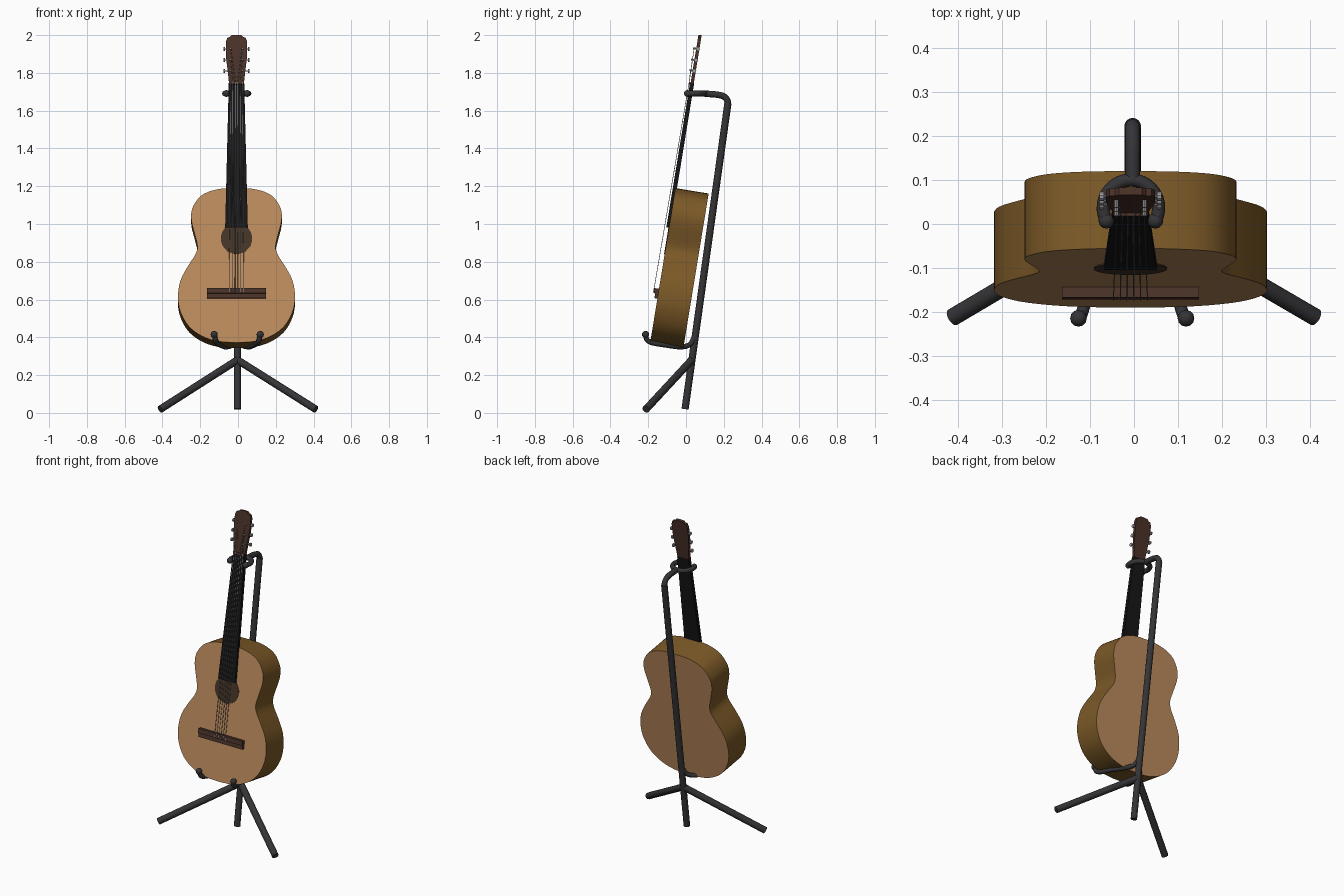
import bpy, bmesh, math
from mathutils import Matrix, Vector

if "Cube" in bpy.data.objects:
    bpy.data.objects.remove(bpy.data.objects["Cube"])

TILT = math.radians(9.3)
C, S = math.cos(TILT), math.sin(TILT)
# guitar frame: x across, y into the body, z up the neck; origin at bottom of the front face
G = Matrix.Translation((-0.008, -0.19, 0.37)) @ Matrix.Rotation(-TILT, 4, 'X')
I = Matrix.Identity(4)


def up(z):
    """World height on the front face to distance along the guitar."""
    return (z - 0.37) / C


def material(name, rgb):
    m = bpy.data.materials.new(name)
    m.diffuse_color = (*rgb, 1)
    m.use_nodes = True
    m.node_tree.nodes["Principled BSDF"].inputs["Base Color"].default_value = m.diffuse_color
    return m


TAN = material("spruce", (0.50, 0.26, 0.11))
BROWN = material("side_wood", (0.20, 0.10, 0.02))
DARK = material("dark_wood", (0.07, 0.032, 0.022))
HOLE = material("hole_dark", (0.06, 0.035, 0.02))
BLACK = material("ebony", (0.008, 0.008, 0.009))
STEEL = material("steel", (0.35, 0.35, 0.36))
STAND = material("stand_metal", (0.035, 0.035, 0.038))


def smooth_path(pts, n=4):
    """Catmull-Rom through open points."""
    p = [Vector(q) for q in pts]
    p = [2 * p[0] - p[1]] + p + [2 * p[-1] - p[-2]]
    out = []
    for a, b, c, d in zip(p, p[1:], p[2:], p[3:]):
        for i in range(n):
            t = i / n
            out.append(0.5 * (2 * b + (c - a) * t + (2 * a - 5 * b + 4 * c - d) * t**2
                              + (3 * b - a - 3 * c + d) * t**3))
    return out + [p[-2]]


def finish(name, bm, mats, frame, smooth=False):
    bmesh.ops.recalc_face_normals(bm, faces=bm.faces)
    me = bpy.data.meshes.new(name)
    bm.to_mesh(me)
    bm.free()
    for m in mats:
        me.materials.append(m)
    ob = bpy.data.objects.new(name, me)
    bpy.context.collection.objects.link(ob)
    ob.matrix_world = frame
    if smooth:
        bpy.ops.object.select_all(action='DESELECT')
        ob.select_set(True)
        bpy.context.view_layer.objects.active = ob
        bpy.ops.object.shade_smooth_by_angle(angle=math.radians(35))
    return ob


def slab(name, half, y0, y1, mats, smooth=False):
    """Mirror a right-hand half outline (x, z) and extrude it from y0 to y1."""
    ring = [(x, z) for x, z in half] + [(-x, z) for x, z in reversed(half) if x > 1e-6]
    bm = bmesh.new()
    face = bm.faces.new([bm.verts.new((x, y0, z)) for x, z in ring])
    ext = bmesh.ops.extrude_face_region(bm, geom=[face], use_keep_orig=True)
    vs = [v for v in ext["geom"] if isinstance(v, bmesh.types.BMVert)]
    bmesh.ops.translate(bm, verts=vs, vec=(0, y1 - y0, 0))
    for f in bm.faces:
        if len(mats) > 1 and len(f.verts) == 4:
            f.material_index = 1
    return finish(name, bm, mats, G, smooth)


def rod(name, a, b, r, mat, frame=I, seg=12):
    a, b = Vector(a), Vector(b)
    d = b - a
    m = Matrix.Translation((a + b) / 2) @ d.to_track_quat('Z', 'Y').to_matrix().to_4x4()
    bm = bmesh.new()
    bmesh.ops.create_cone(bm, cap_ends=True, segments=seg, radius1=r, radius2=r,
                          depth=d.length, matrix=m)
    return finish(name, bm, [mat], frame, True)


def ball(name, pos, r, mat):
    bm = bmesh.new()
    bmesh.ops.create_uvsphere(bm, u_segments=12, v_segments=8, radius=r,
                              matrix=Matrix.Translation(pos))
    return finish(name, bm, [mat], I, True)


def tube(name, pts, r, mat, frame=I, res=2):
    cu = bpy.data.curves.new(name, 'CURVE')
    cu.dimensions = '3D'
    cu.bevel_depth, cu.bevel_resolution, cu.use_fill_caps = r, res, True
    sp = cu.splines.new('POLY')
    sp.points.add(len(pts) - 1)
    for q, p in zip(sp.points, pts):
        q.co = (*p, 1)
    cu.materials.append(mat)
    ob = bpy.data.objects.new(name, cu)
    bpy.context.collection.objects.link(ob)
    ob.matrix_world = frame
    return ob


# body
outline = [(0, 0.372), (0.1, 0.379), (0.18, 0.405), (0.25, 0.455), (0.295, 0.53), (0.31, 0.61),
           (0.297, 0.70), (0.255, 0.78), (0.217, 0.84), (0.207, 0.885), (0.222, 0.95),
           (0.239, 1.02), (0.235, 1.08), (0.20, 1.138), (0.15, 1.17), (0.08, 1.187), (0, 1.19)]
half = [(max(p.x, 0), up(p.y)) for p in smooth_path(outline, 3)]
slab("body", half[:-1] + [(0, half[-1][1])], 0, 0.178, [TAN, BROWN], True)

# sound hole disc
hole = [(0.083 * math.sin(math.pi * i / 14), up(0.923) - 0.083 * math.cos(math.pi * i / 14))
        for i in range(15)]
slab("sound_hole", hole, -0.003, 0.002, [HOLE], True)

# neck and headstock
slab("fingerboard", [(0.06, up(0.98)), (0.041, up(1.745))], -0.014, 0.001, [BLACK])
slab("neck", [(0.054, up(1.17)), (0.040, up(1.745))], 0.0, 0.008, [BLACK])
slab("headstock", [(0.039, up(1.735)), (0.042, up(1.77)), (0.055, up(1.88)), (0.056, up(1.965)),
                   (0.048, up(1.985)), (0.035, up(1.988)), (0.026, up(1.998)), (0, up(2.0))],
     -0.011, 0.006, [DARK])
slab("nut", [(0.039, up(1.737)), (0.039, up(1.748))], -0.018, -0.008, [DARK])

# bridge
slab("bridge", [(0.155, up(0.605)), (0.155, up(0.657))], -0.016, 0.001, [DARK])
slab("saddle", [(0.155, up(0.630)), (0.155, up(0.657))], -0.024, -0.014, [DARK])

# tuners and strings
for side in (-1, 1):
    for k, z in enumerate((1.81, 1.867, 1.926)):
        v = up(z)
        edge = 0.043 + 0.005 * k
        rod("tuner_post", (side * 0.032, -0.028, v), (side * 0.032, -0.005, v), 0.005, STEEL, G, 8)
        rod("tuner_shaft", (side * edge, -0.002, v), (side * 0.064, -0.002, v), 0.003, STEEL, G, 8)
        rod("tuner_button", (side * 0.060, -0.002, v), (side * 0.070, -0.002, v), 0.011, STEEL, G, 10)
        n = side * (2.5 - k)
        tube("string", [(n * 0.0155, -0.026, up(0.632)), (n * 0.0125, -0.019, up(1.742)),
                        (side * 0.030, -0.022, v)], 0.0016, STEEL, G, 0)

# stand pole with bent top
X = -0.003
rod("stand_pole", (X, -0.005, 0.02), (X, 0.222, 1.64), 0.019, STAND, seg=16)
tube("pole_bend", smooth_path([(X, 0.218, 1.61), (X, 0.222, 1.645), (X, 0.205, 1.672),
                               (X, 0.17, 1.684), (X, 0.10, 1.69)], 4), 0.017, STAND)

# neck yoke
arc = [(-0.007 + 0.063 * math.sin(a), 0.037 + 0.063 * math.cos(a), 1.691)
       for a in (math.radians(-118 + 236 * i / 20) for i in range(21))]
tube("neck_yoke", arc, 0.015, STAND)
for p in (arc[0], arc[-1]):
    ball("yoke_tip", p, 0.018, STAND)

# legs and cradle arms
for s in (-1, 1):
    rod("stand_leg", (X, 0.03, 0.28), (s * 0.412, -0.212, 0.019), 0.02, STAND, seg=16)
    arm = [(0, 0.048, 0.41), (0.022, 0.02, 0.362), (0.06, -0.03, 0.35), (0.092, -0.11, 0.360),
           (0.108, -0.18, 0.372), (0.116, -0.207, 0.388), (0.122, -0.214, 0.415)]
    arm = [(s * x - 0.004, y, z) for x, y, z in arm]
    tube("cradle_arm", smooth_path(arm, 4), 0.014, STAND)
    ball("cradle_tip", arm[-1], 0.019, STAND)
